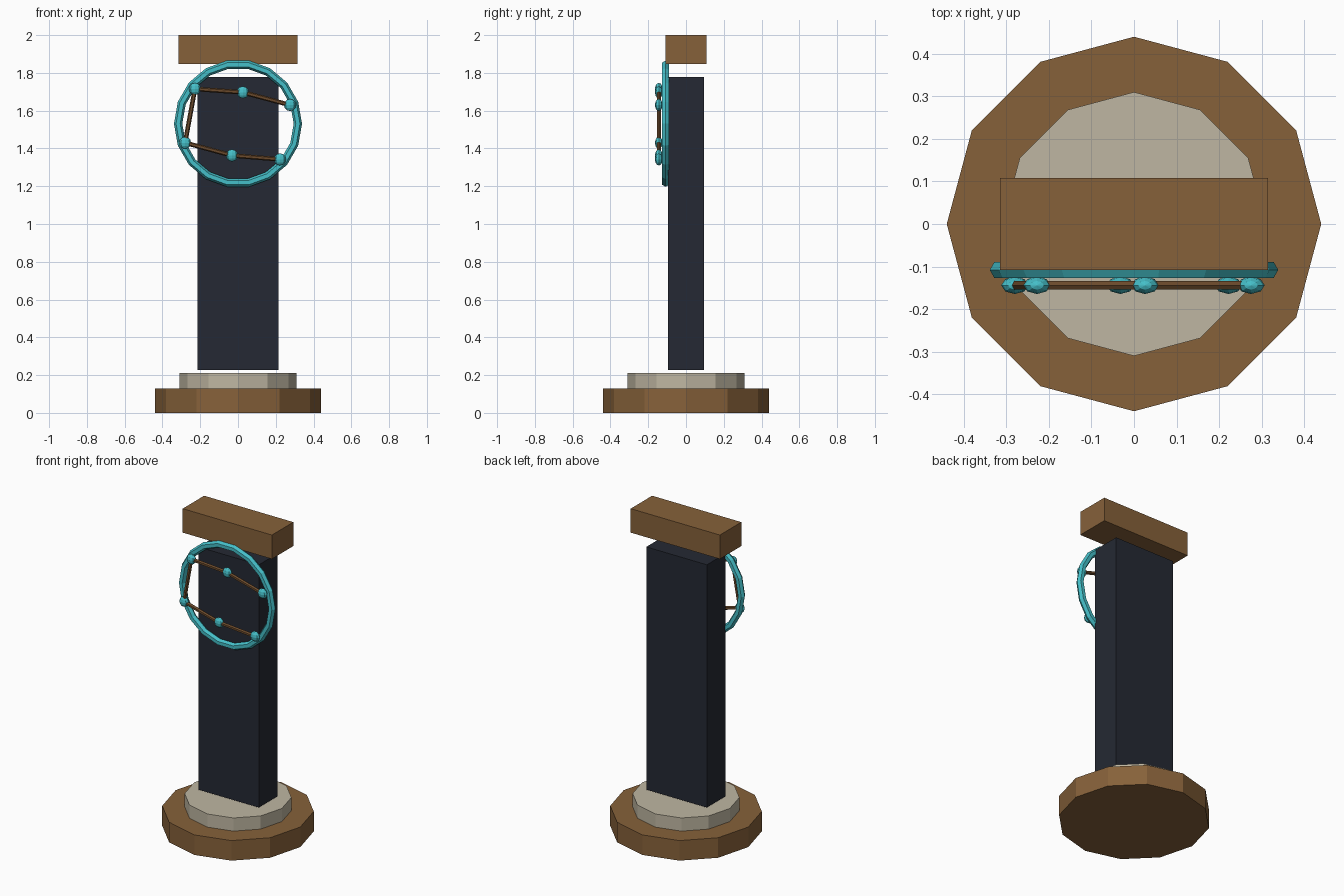
import bpy
from math import pi
from mathutils import Vector

if "Cube" in bpy.data.objects:
    bpy.data.objects.remove(bpy.data.objects["Cube"])


def material(name, r, g, b):
    m = bpy.data.materials.new(name)
    m.diffuse_color = (r, g, b, 1)
    m.use_nodes = True
    m.node_tree.nodes["Principled BSDF"].inputs["Base Color"].default_value = m.diffuse_color
    return m


WOOD = material("wood", 0.24, 0.12, 0.042)
DARK_WOOD = material("dark_wood", 0.15, 0.07, 0.025)
STONE = material("stone", 0.52, 0.47, 0.36)
SLATE = material("slate", 0.018, 0.022, 0.033)
TEAL = material("teal", 0.06, 0.52, 0.58)


def finish(name, mat):
    ob = bpy.context.object
    ob.name = name
    ob.data.materials.append(mat)
    return ob


def disc(name, radius, z0, z1, mat):
    bpy.ops.mesh.primitive_cylinder_add(vertices=12, radius=radius, depth=z1 - z0,
                                        location=(0, 0, (z0 + z1) / 2))
    return finish(name, mat)


def box(name, half_x, half_y, z0, z1, mat):
    bpy.ops.mesh.primitive_cube_add(size=1, location=(0, 0, (z0 + z1) / 2))
    bpy.context.object.scale = (half_x * 2, half_y * 2, z1 - z0)
    return finish(name, mat)


def rod(name, a, b, radius, mat):
    a, b = Vector(a), Vector(b)
    bpy.ops.mesh.primitive_cylinder_add(vertices=6, radius=radius, depth=(b - a).length,
                                        location=(a + b) / 2)
    ob = finish(name, mat)
    ob.rotation_euler = (b - a).to_track_quat('Z', 'Y').to_euler()
    return ob


# Stepped base, pillar and floating cap
disc("base_plinth", 0.44, 0, 0.128, WOOD)
disc("base_step", 0.31, 0.128, 0.212, STONE)
box("pillar", 0.214, 0.095, 0.228, 1.778, SLATE)
box("cap_beam", 0.315, 0.108, 1.847, 2.0, WOOD)

# Ring on the front of the pillar
bpy.ops.mesh.primitive_torus_add(major_segments=18, minor_segments=6, major_radius=0.317,
                                 minor_radius=0.022, location=(0, -0.108, 1.531),
                                 rotation=(pi / 2, 0, 0))
finish("ring", TEAL)

# Flattened beads, ordered as one path across the ring
Y = -0.144
beads = [(0.275, Y, 1.63), (0.026, Y, 1.697), (-0.228, Y, 1.715),
         (-0.28, Y, 1.43), (-0.032, Y, 1.363), (0.222, Y, 1.342)]
for i, p in enumerate(beads):
    bpy.ops.mesh.primitive_uv_sphere_add(segments=8, ring_count=6, radius=0.032, location=p)
    bpy.context.object.scale = (1, 0.64, 1)
    finish(f"bead_{i + 1}", TEAL)

# Rods linking neighbouring beads
for i, (a, b) in enumerate(zip(beads, beads[1:])):
    rod(f"link_rod_{i + 1}", a, b, 0.012, DARK_WOOD)
